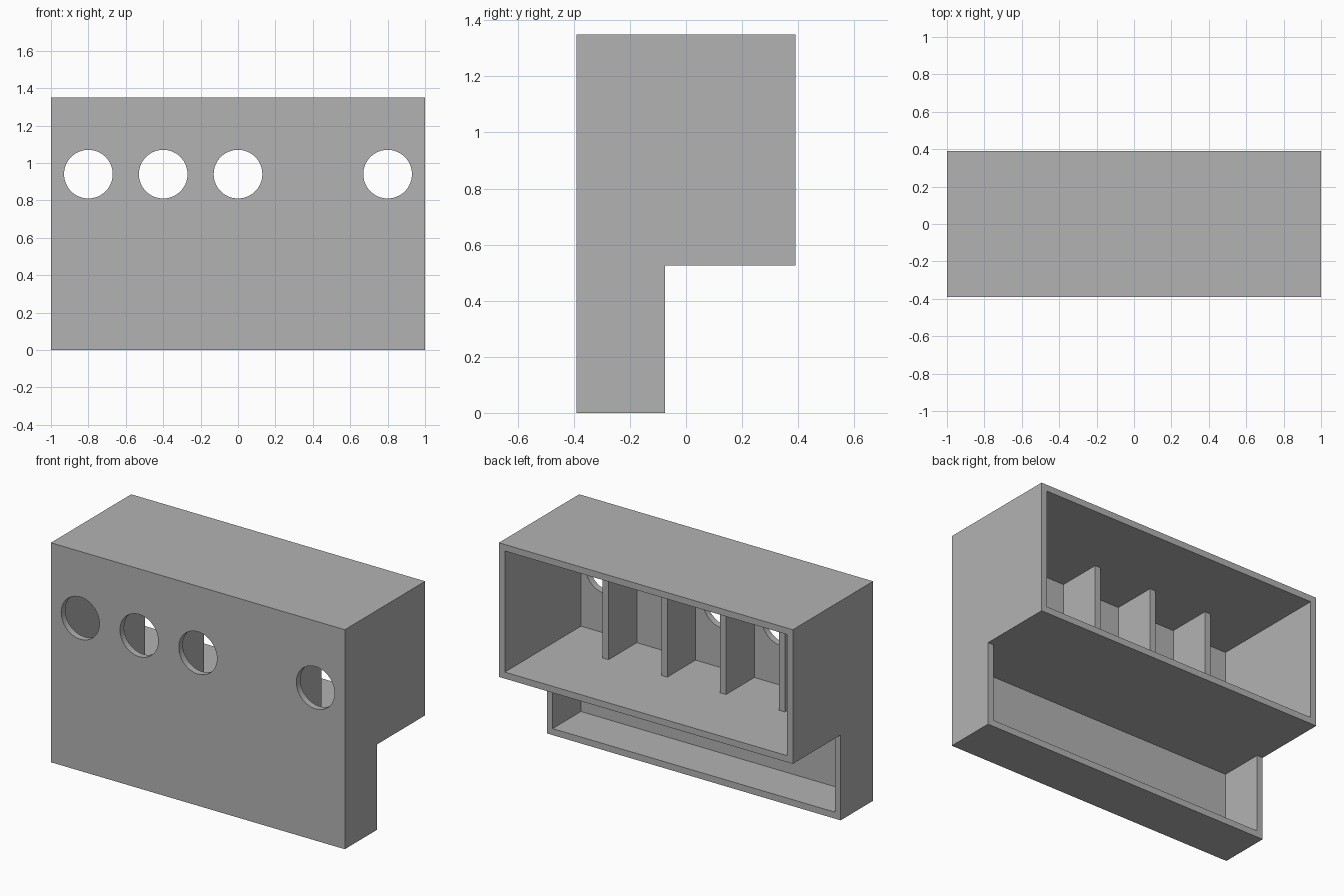
import bpy, bmesh, math
from mathutils import Matrix, Vector

if "Cube" in bpy.data.objects:
    bpy.data.objects.remove(bpy.data.objects["Cube"], do_unlink=True)

# Overall sizes
HALF_W, FRONT, BACK, TOP = 1.0, -0.39, 0.39, 1.35
STEP_Y, STEP_Z = -0.075, 0.525
WALL = 0.04

grey = bpy.data.materials.new("plain_grey")
grey.use_nodes = True
grey.diffuse_color = (0.45, 0.45, 0.45, 1)
grey.node_tree.nodes["Principled BSDF"].inputs["Base Color"].default_value = grey.diffuse_color


def make_object(name, bm):
    bmesh.ops.recalc_face_normals(bm, faces=bm.faces)
    mesh = bpy.data.meshes.new(name)
    bm.to_mesh(mesh)
    bm.free()
    mesh.materials.append(grey)
    obj = bpy.data.objects.new(name, mesh)
    bpy.context.collection.objects.link(obj)
    return obj


def box(name, low, high):
    low, high = Vector(low), Vector(high)
    bm = bmesh.new()
    bmesh.ops.create_cube(bm, size=1, matrix=Matrix.Translation((low + high) / 2)
                          @ Matrix.Diagonal((*(high - low), 1)))
    return make_object(name, bm)


def cylinder_y(name, x, z, radius):
    bm = bmesh.new()
    place = Matrix.Translation((x, FRONT, z)) @ Matrix.Rotation(math.pi / 2, 4, "X")
    bmesh.ops.create_cone(bm, cap_ends=True, segments=64, radius1=radius,
                          radius2=radius, depth=0.2, matrix=place)
    return make_object(name, bm)


def cut(target, cutter):
    bpy.context.view_layer.objects.active = target
    mod = target.modifiers.new("cut", "BOOLEAN")
    mod.operation, mod.solver, mod.object = "DIFFERENCE", "EXACT", cutter
    cutter.hide_render = True
    bpy.ops.object.modifier_apply(modifier=mod.name)
    bpy.data.objects.remove(cutter, do_unlink=True)


# Stepped cabinet body: side profile swept across the width
profile = [(FRONT, 0), (STEP_Y, 0), (STEP_Y, STEP_Z), (BACK, STEP_Z), (BACK, TOP), (FRONT, TOP)]
bm = bmesh.new()
side = bm.faces.new([bm.verts.new((-HALF_W, y, z)) for y, z in profile])
swept = bmesh.ops.extrude_face_region(bm, geom=[side])["geom"]
bmesh.ops.translate(bm, vec=(2 * HALF_W, 0, 0),
                    verts=[v for v in swept if isinstance(v, bmesh.types.BMVert)])
body = make_object("cabinet_body", bm)

# Open-backed upper and lower compartments
inner_x, inner_y = HALF_W - WALL, FRONT + WALL
cut(body, box("upper_cutter", (-inner_x, inner_y, STEP_Z + WALL), (inner_x, BACK + 0.1, TOP - WALL)))
cut(body, box("lower_cutter", (-inner_x, inner_y, WALL), (inner_x, STEP_Y + 0.1, STEP_Z)))

# Round holes through the front panel
for x in (-0.8, -0.4, 0, 0.8):
    cut(body, cylinder_y("hole_cutter", x, 0.94, 0.13))

# Upright dividers between the bays
for i, x in enumerate((-0.6, -0.2, 0.2, 0.6)):
    box(f"divider_{i + 1}", (x - WALL / 2, inner_y, STEP_Z + WALL),
        (x + WALL / 2, STEP_Y, TOP - WALL))

# Smooth hole rims, sharp box edges
bpy.ops.object.select_all(action="DESELECT")
body.select_set(True)
bpy.context.view_layer.objects.active = body
bpy.ops.object.shade_smooth_by_angle(angle=math.radians(30))
